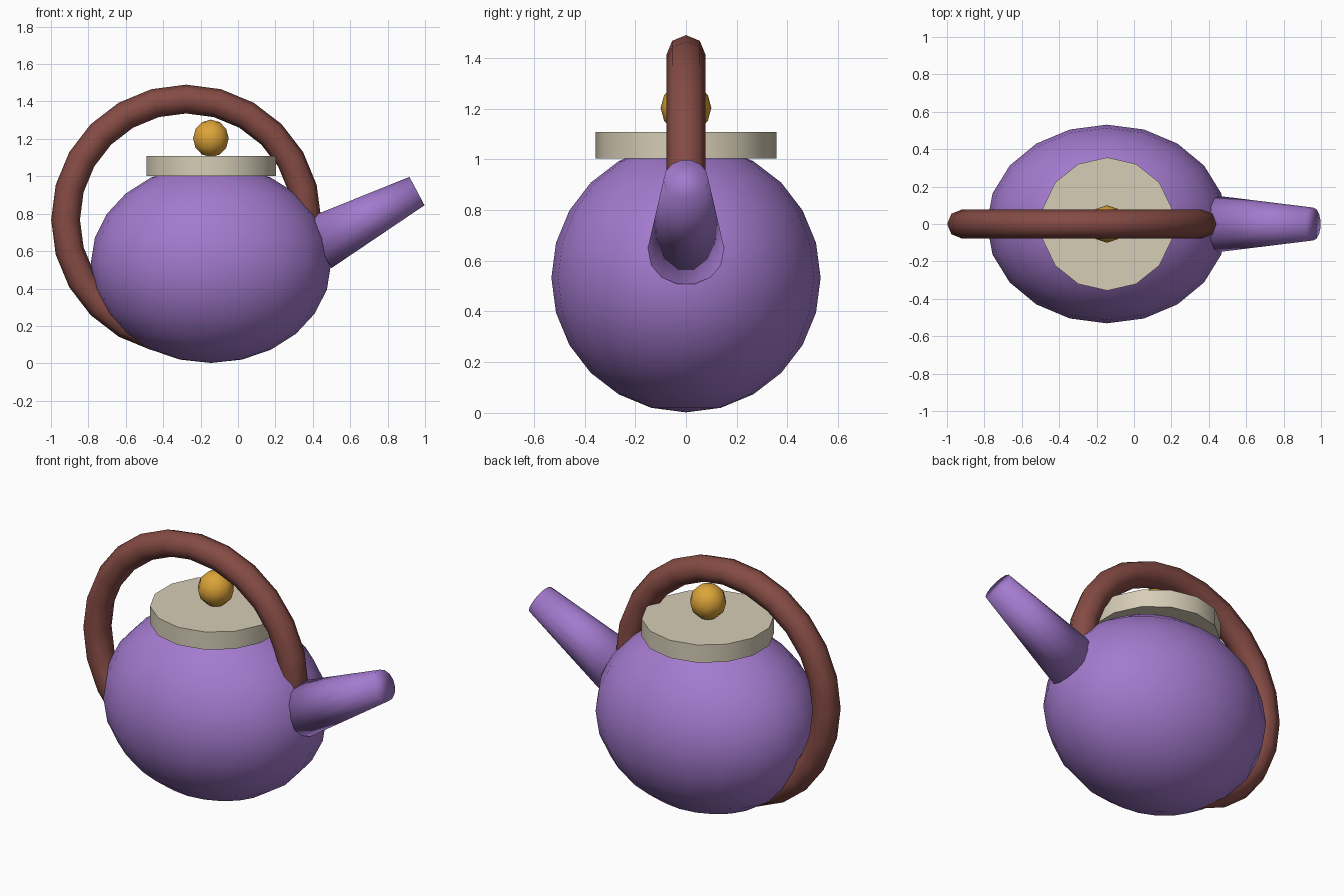
import bpy
import math
from mathutils import Vector

cube = bpy.data.objects.get("Cube")
if cube:
    bpy.data.objects.remove(cube, do_unlink=True)

CENTRE_X = -0.145


def material(name, rgb):
    mat = bpy.data.materials.new(name)
    mat.use_nodes = True
    colour = (*rgb, 1.0)
    mat.diffuse_color = colour
    for node in mat.node_tree.nodes:
        if node.type == "BSDF_PRINCIPLED":
            node.inputs["Base Color"].default_value = colour
    return mat


def finish(name, mat, sharp_angle=None):
    """Name, colour and shade the part that was just added."""
    obj = bpy.context.object
    obj.name = name
    obj.data.materials.append(mat)
    if sharp_angle is None:
        bpy.ops.object.shade_smooth()
    else:
        bpy.ops.object.shade_smooth_by_angle(angle=math.radians(sharp_angle))
    return obj


purple = material("purple glaze", (0.37, 0.195, 0.62))
cream = material("cream", (0.67, 0.61, 0.47))
brown = material("reddish brown", (0.235, 0.07, 0.058))
gold = material("gold", (0.71, 0.37, 0.04))

# Body: a sphere stretched lengthwise
bpy.ops.mesh.primitive_uv_sphere_add(segments=20, ring_count=12, radius=0.531,
                                     location=(CENTRE_X, 0, 0.533))
body = finish("body", purple)
body.scale.x = 1.21

# Lid disc and its round knob
bpy.ops.mesh.primitive_cylinder_add(vertices=14, radius=0.356, depth=0.105,
                                    location=(CENTRE_X + 0.002, 0, 1.055))
finish("lid", cream, 30)
bpy.ops.mesh.primitive_uv_sphere_add(segments=10, ring_count=6, radius=0.1,
                                     location=(CENTRE_X, 0, 1.203))
finish("knob", gold)

# Handle: an upright ring sunk into the body
bpy.ops.mesh.primitive_torus_add(major_segments=24, minor_segments=8,
                                 major_radius=0.645, minor_radius=0.077,
                                 location=(-0.277, 0, 0.768),
                                 rotation=(math.pi / 2, 0, 0))
finish("handle", brown)

# Spout: a tapered tube leaning out of the side
base, tip = Vector((0.428, 0, 0.64)), Vector((0.957, 0, 0.921))
axis = tip - base
bpy.ops.mesh.primitive_cone_add(vertices=14, radius1=0.153, radius2=0.088,
                                depth=axis.length, location=(base + tip) / 2,
                                rotation=(0, math.atan2(axis.x, axis.z), 0))
finish("spout", purple)
